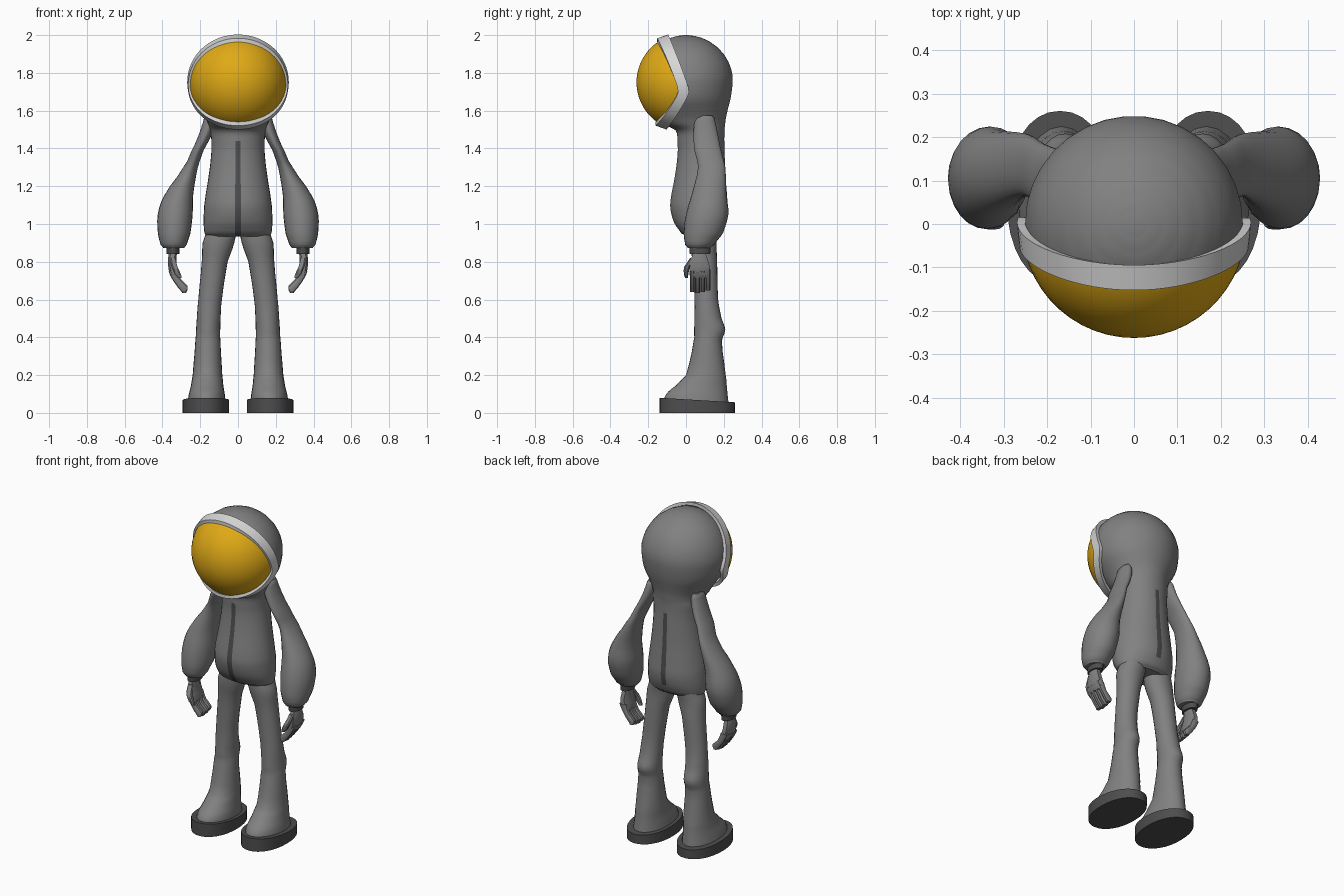
import bpy, bmesh, math
from mathutils import Vector

if "Cube" in bpy.data.objects:
    bpy.data.objects.remove(bpy.data.objects["Cube"])


def material(name, rgb):
    m = bpy.data.materials.new(name)
    m.diffuse_color = (*rgb, 1)
    m.use_nodes = True
    m.node_tree.nodes["Principled BSDF"].inputs["Base Color"].default_value = m.diffuse_color
    return m


SUIT = material("suit grey", (0.22, 0.22, 0.22))
DARK = material("dark rubber", (0.075, 0.075, 0.075))
RIM = material("rim pale grey", (0.68, 0.68, 0.68))
GOLD = material("visor gold", (0.74, 0.40, 0.008))


def finish(name, bm, mats, angle=40):
    bmesh.ops.recalc_face_normals(bm, faces=bm.faces[:])
    me = bpy.data.meshes.new(name)
    bm.to_mesh(me)
    bm.free()
    for m in mats:
        me.materials.append(m)
    ob = bpy.data.objects.new(name, me)
    bpy.context.collection.objects.link(ob)
    bpy.ops.object.select_all(action='DESELECT')
    ob.select_set(True)
    bpy.context.view_layer.objects.active = ob
    bpy.ops.object.shade_smooth_by_angle(angle=math.radians(angle))
    return ob


def refine(rings, steps):
    """Smooth spline through the cross-sections."""
    r = [Vector(k) for k in rings]
    out = []
    for i in range(len(r) - 1):
        a, b, c, d = r[max(i - 1, 0)], r[i], r[i + 1], r[min(i + 2, len(r) - 1)]
        for k in range(steps):
            t = k / steps
            p = 0.5 * (2 * b + (c - a) * t + (2 * a - 5 * b + 4 * c - d) * t * t
                       + (3 * b - a - 3 * c + d) * t ** 3)
            p[0] = b[0] + (c[0] - b[0]) * t
            out.append(p)
    return out + [r[-1]]


def loft(rings, steps=3, angles=None, power=1.0):
    """Rings are (z, x_low, x_high, y_front, y_back)."""
    bm = bmesh.new()
    angles = angles or [2 * math.pi * i / 24 for i in range(24)]
    loops = []
    for z, x0, x1, y0, y1 in refine(rings, steps):
        loop = []
        for a in angles:
            c, s = math.cos(a), math.sin(a)
            c = math.copysign(abs(c) ** power, c)
            s = math.copysign(abs(s) ** power, s)
            loop.append(bm.verts.new(((x0 + x1) / 2 + (x1 - x0) / 2 * c,
                                      (y0 + y1) / 2 + (y1 - y0) / 2 * s, z)))
        loops.append(loop)
    n = len(angles)
    for a, b in zip(loops, loops[1:]):
        for i in range(n):
            j = (i + 1) % n
            bm.faces.new((a[i], a[j], b[j], b[i]))
    bm.faces.new(loops[0])
    bm.faces.new(loops[-1])
    return bm


def pair(name, rings, mat, **kw):
    """Same part on both sides of the body."""
    for side, sx in (("left", 1), ("right", -1)):
        bm = loft(rings, **kw)
        for v in bm.verts:
            v.co.x *= sx
        finish(f"{side}_{name}", bm, [mat])


# torso and helmet in one skin, with narrow columns for the zip stripes
body = [(z, -rx, rx, f, b) for z, rx, f, b in [
    (.935, .165, .0, .17), (.95, .177, -.025, .19), (1.0, .182, -.06, .212),
    (1.06, .181, -.08, .223), (1.12, .176, -.083, .22), (1.25, .156, -.06, .21),
    (1.37, .142, -.045, .205), (1.44, .141, -.046, .203), (1.495, .147, -.055, .204),
    (1.53, .158, -.12, .208), (1.58, .183, -.165, .216), (1.66, .233, -.22, .236),
    (1.75, .25, -.245, .248)]]
for deg in (12, 24, 36, 48, 60, 70, 79, 86, 89.5):
    r = .25 * math.cos(math.radians(deg))
    body.append((1.75 + .25 * math.sin(math.radians(deg)), -r, r, -.98 * r, r))
cols = []
for base in (math.pi / 2, 3 * math.pi / 2):
    cols += [base - .09, base + .09]
    cols += [base + .09 + (math.pi - .18) * i / 16 for i in range(1, 16)]
bm = loft(body, steps=3, angles=cols)
for f in bm.faces:
    c = f.calc_center_median()
    low = .936 if c.y < .05 else 1.0
    if abs(c.x) < .012 and low < c.z < 1.44:
        f.material_index = 1
finish("suit_body", bm, [SUIT, DARK])


# front edge of the helmet opening: swept back at the cheeks
def edge_y(t):
    d = math.sin(t) + .18
    d = math.sqrt(d * d + .0064) - .08
    return -.042 - (.10 if math.sin(t) > -.18 else .16) * d


N = 64
# visor
bm = bmesh.new()
R, CY = .258, -.004
tip = bm.verts.new((0, CY - R, 1.75))
prev = None
for k in range(1, 13):
    loop = []
    for i in range(N):
        t = 2 * math.pi * i / N
        phi = math.acos((CY - edge_y(t) - .02) / R) * k / 12
        loop.append(bm.verts.new((R * math.sin(phi) * math.cos(t), CY - R * math.cos(phi),
                                  1.75 + R * math.sin(phi) * math.sin(t))))
    for i in range(N):
        j = (i + 1) % N
        if prev:
            bm.faces.new((prev[i], prev[j], loop[j], loop[i]))
        else:
            bm.faces.new((tip, loop[j], loop[i]))
    prev = loop
finish("visor", bm, [GOLD])

# visor rim
bm = bmesh.new()
sections = []
for i in range(N):
    t = 2 * math.pi * i / N
    yf = edge_y(t)
    yb = yf + .058
    rf, rb = .268 - 1.5 * yf * yf, .269 - 1.8 * yb * yb
    sections.append([bm.verts.new((r * math.cos(t), y, 1.75 + r * math.sin(t)))
                     for r, y in ((rf, yf), (rb, yb), (rb - .02, yb), (rf - .02, yf))])
for i in range(N):
    a, b = sections[i], sections[(i + 1) % N]
    for k in range(4):
        m = (k + 1) % 4
        bm.faces.new((a[k], a[m], b[m], b[k]))
finish("visor_rim", bm, [RIM])

# legs
pair("leg", [(.97, .01, .165, .02, .17), (.9, .02, .187, .02, .162),
             (.8, .055, .192, .035, .165), (.6, .085, .21, .045, .17),
             (.5, .092, .218, .045, .188), (.44, .094, .222, .043, .208),
             (.38, .093, .226, .04, .19), (.2, .083, .24, .0, .21),
             (.14, .077, .25, -.06, .216), (.1, .07, .26, -.105, .22),
             (.05, .065, .268, -.12, .225)], SUIT)

# soles, thicker at the toe
for side, sx in (("left", 1), ("right", -1)):
    bm = loft([(0, .047, .293, -.14, .26), (.08, .047, .293, -.14, .26)], steps=1,
              angles=[2 * math.pi * i / 32 for i in range(32)], power=.93)
    for v in bm.verts:
        v.co.x *= sx
        if v.co.z > .04:
            v.co.z -= .06 * (v.co.y + .14)
    finish(f"{side}_sole", bm, [DARK])

# arms with puffed sleeves
pair("arm", [(1.575, .14, .17, .075, .14), (1.56, .125, .18, .05, .15),
             (1.52, .125, .192, .042, .16), (1.46, .145, .213, .04, .172),
             (1.39, .182, .245, .045, .186), (1.3, .213, .29, .064, .208),
             (1.155, .237, .388, .03, .215), (1.05, .24, .425, .0, .224),
             (.95, .252, .424, -.012, .195), (.89, .272, .41, -.004, .15),
             (.872, .285, .395, .01, .13)], SUIT)

# cuffs
pair("cuff", [(.88, .308, .378, .018, .13), (.84, .31, .378, .02, .128)], DARK, steps=1)

# hands: palm, four curled fingers and a thumb
oct8 = [2 * math.pi * (i + .5) / 8 for i in range(8)]
pair("palm", [(.85, .322, .368, .035, .105), (.79, .325, .373, .018, .125),
              (.73, .312, .362, .016, .132), (.715, .315, .352, .02, .128)],
     SUIT, steps=2, angles=oct8, power=.7)
for n in range(4):
    y = .033 + .028 * n
    up = (0, -.004, 0, .008)[n]
    pair(f"finger_{n + 1}", [(z + up, x0, x1, y - .0135, y + .0135) for z, x0, x1 in
                             ((.75, .322, .368), (.70, .302, .342),
                              (.665, .266, .318), (.64, .274, .296))],
         SUIT, steps=2, angles=oct8, power=.6)
pair("thumb", [(.82, .33, .36, .02, .05), (.775, .32, .352, -.01, .022),
               (.735, .302, .334, -.012, .014), (.715, .298, .318, -.006, .01)],
     SUIT, steps=2, angles=oct8, power=.7)
